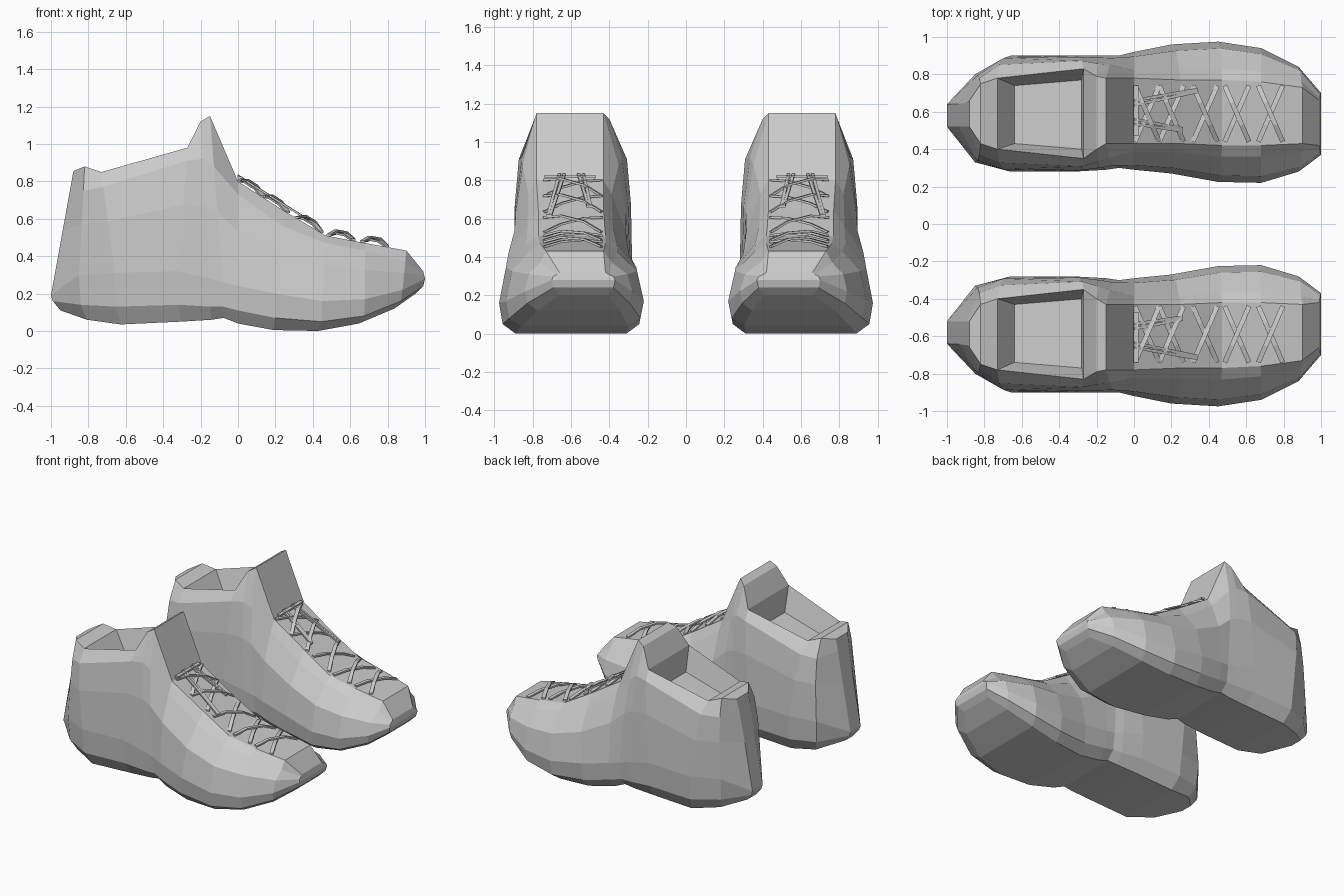
import bpy, bmesh
from mathutils import Vector

cube = bpy.data.objects.get("Cube")
if cube:
    bpy.data.objects.remove(cube, do_unlink=True)

# One plain grey for everything
grey = bpy.data.materials.new("plain_grey")
grey.use_nodes = True
colour = (0.6, 0.6, 0.6, 1)
grey.diffuse_color = colour
grey.node_tree.nodes["Principled BSDF"].inputs["Base Color"].default_value = colour


def finish(bm, name):
    """Turn the bmesh into an object mirrored into a left and right shoe."""
    bmesh.ops.recalc_face_normals(bm, faces=bm.faces)
    mesh = bpy.data.meshes.new(name)
    bm.to_mesh(mesh)
    bm.free()
    mesh.materials.append(grey)
    obj = bpy.data.objects.new(name, mesh)
    bpy.context.collection.objects.link(obj)
    mirror = obj.modifiers.new("pair", "MIRROR")
    mirror.use_axis = (False, True, False)
    mirror.use_mirror_merge = False
    return obj


def mix(a, b, t):
    return a + (b - a) * t


# Stations from heel to toe: positions, heights and widths along the shoe
BASE_X = [-1, -.85, -.66, -.32, -.15, -.08, 0, .2, .45, .68, .88, 1]
TOP_X = [-.88, -.82, -.73, -.27, -.2, -.15, 0, .25, .47, .68, .9, .99]
SOLE_Z = [.11, .06, .035, .05, .06, .07, .04, .005, 0, .04, .12, .2]
EDGE_Z = [.16, .14, .13, .14, .13, .13, .11, .07, .05, .08, .16, .24]
WIDE_Z = [.19, .3, .31, .32, .28, .26, .24, .2, .16, .17, .22, .28]
SHOULDER_Z = [.77, .75, .77, .91, .92, .88, .73, .56, .47, .43, .37, .31]
TOP_Z = [.855, .88, .85, .98, 1.12, 1.15, .8, .64, .51, .47, .43, .32]
OUTER_Y = [.64, .8, .9, .9, .9, .9, .92, .96, .975, .94, .84, .7]
INNER_Y = [.52, .33, .28, .28, .29, .3, .29, .27, .225, .22, .28, .37]
TOP_OUTER_Y = [.66, .75, .78, .83, .79, .78, .78, .77, .77, .76, .73, .66]
TOP_INNER_Y = [.52, .43, .4, .35, .4, .43, .43, .43, .42, .42, .43, .42]
COLLAR, LAST, ROWS = 2, len(BASE_X) - 1, 6


def side_points(i, wide_y, top_y):
    """Points up one side of a station: sole, edge, wide, mid, shoulder, top."""
    centre = (OUTER_Y[i] + INNER_Y[i]) / 2
    bx, tx, wz, tz = BASE_X[i], TOP_X[i], WIDE_Z[i], TOP_Z[i]
    shoulder_y = mix(top_y, wide_y, .6 if i < 6 else .3)
    mid_z = mix(wz, SHOULDER_Z[i], .6)

    def lean(z):
        return mix(bx, tx, (z - wz) / (tz - wz))

    return [(bx * .95, mix(centre, wide_y, .77), SOLE_Z[i]),
            (bx * .99, mix(centre, wide_y, .95), EDGE_Z[i]),
            (bx, wide_y, wz),
            (lean(mid_z), mix(shoulder_y, wide_y, .75), mid_z),
            (lean(SHOULDER_Z[i]), shoulder_y, SHOULDER_Z[i]),
            (tx, top_y, tz)]


# Shoe body: skin the stations
bm = bmesh.new()
outer, inner = [], []
for i in range(LAST + 1):
    outer.append([bm.verts.new(p) for p in side_points(i, OUTER_Y[i], TOP_OUTER_Y[i])])
    inner.append([bm.verts.new(p) for p in side_points(i, INNER_Y[i], TOP_INNER_Y[i])])
for i in range(LAST):
    for side in (outer, inner):
        for r in range(ROWS - 1):
            bm.faces.new((side[i][r], side[i + 1][r], side[i + 1][r + 1], side[i][r + 1]))
    for r in (0, ROWS - 1):
        if r == 0 or i != COLLAR:
            bm.faces.new((outer[i][r], outer[i + 1][r], inner[i + 1][r], inner[i][r]))
# Heel and toe ends
for i in (0, LAST):
    for r in range(ROWS - 1):
        bm.faces.new((outer[i][r], outer[i][r + 1], inner[i][r + 1], inner[i][r]))
# Foot opening with sloping walls and a floor
rim = [outer[COLLAR][-1], outer[COLLAR + 1][-1], inner[COLLAR + 1][-1], inner[COLLAR][-1]]
floor = [bm.verts.new(p) for p in ((-.64, .74, .72), (-.28, .77, .8),
                                   (-.28, .4, .8), (-.64, .43, .72))]
for k in range(4):
    n = (k + 1) % 4
    bm.faces.new((rim[k], rim[n], floor[n], floor[k]))
bm.faces.new(floor)
finish(bm, "shoe_body")


def instep_z(x):
    """Height of the upper surface in front of the tongue."""
    for i in range(6, LAST):
        if x <= TOP_X[i + 1]:
            return mix(TOP_Z[i], TOP_Z[i + 1], (x - TOP_X[i]) / (TOP_X[i + 1] - TOP_X[i]))
    return TOP_Z[-1]


def ribbon(bm, points, width=.026, thick=.012):
    """Flat lace following a short path."""
    points = [Vector(p) for p in points]
    along = points[-1] - points[0]
    across = Vector((-along.y, along.x, 0)).normalized() * width / 2
    up = Vector((0, 0, thick / 2))
    rings = [[bm.verts.new(p + a + u) for a, u in
              ((across, up), (-across, up), (-across, -up), (across, -up))] for p in points]
    for a, b in zip(rings, rings[1:]):
        for k in range(4):
            n = (k + 1) % 4
            bm.faces.new((a[k], a[n], b[n], b[k]))
    bm.faces.new(rings[0])
    bm.faces.new(rings[-1])


def lace_path(x0, y0, x1, y1, lift):
    path = []
    for t, h in ((0, 0), (.3, lift), (.7, lift), (1, 0)):
        x = mix(x0, x1, t)
        path.append((x, mix(y0, y1, t), instep_z(x) + .005 + h))
    return path


# Crossed laces up the instep
bm = bmesh.new()
for c in (.07, .2, .38, .55, .73):
    for s in (-1, 1):
        ribbon(bm, lace_path(c - s * .065, .74, c + s * .065, .44, .025 + .006 * s))
finish(bm, "crossed_laces")

# Bow: a bar across the top and two loose ends hanging forward
bm = bmesh.new()
ribbon(bm, [(.01, .47, .82), (.01, .74, .82)])
for y0, y1, length in ((.66, .72, .34), (.56, .51, .26)):
    for gap in (0, .025):
        ribbon(bm, [(0, y0 - gap, .83), (length, y1 - gap / 2, instep_z(length) + .03)], width=.016)
finish(bm, "lace_bow")
